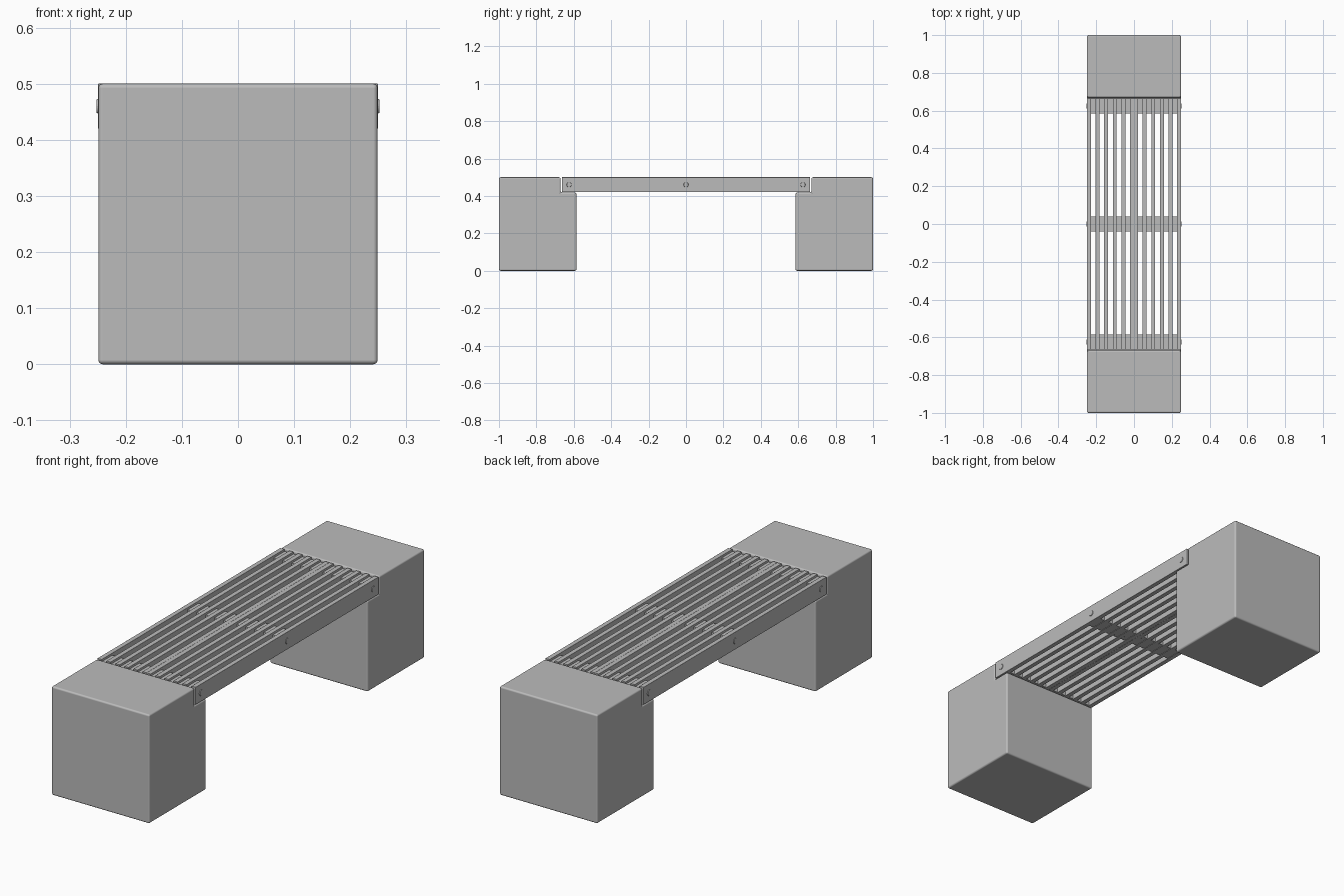
import bpy, bmesh, math
from mathutils import Matrix

cube = bpy.data.objects.get("Cube")
if cube:
    bpy.data.objects.remove(cube)

grey = bpy.data.materials.new("plain grey")
grey.use_nodes = True
GREY = (0.5, 0.5, 0.5, 1)
grey.diffuse_color = GREY
grey.node_tree.nodes["Principled BSDF"].inputs["Base Color"].default_value = GREY


def add_object(name, bm, bevel=0, segments=2):
    mesh = bpy.data.meshes.new(name)
    bmesh.ops.recalc_face_normals(bm, faces=bm.faces)
    bm.to_mesh(mesh)
    bm.free()
    mesh.materials.append(grey)
    ob = bpy.data.objects.new(name, mesh)
    bpy.context.collection.objects.link(ob)
    if bevel:
        mod = ob.modifiers.new("rounded edges", 'BEVEL')
        mod.width, mod.segments = bevel, segments
        mod.harden_normals = True
        mesh.shade_smooth()
    return ob


def box(name, x, y, z, bevel=0):
    bm = bmesh.new()
    size = [b - a for a, b in (x, y, z)]
    mid = [(a + b) / 2 for a, b in (x, y, z)]
    bmesh.ops.create_cube(bm, size=1, matrix=Matrix.Translation(mid) @ Matrix.Diagonal((*size, 1)))
    return add_object(name, bm, bevel)


# Concrete end blocks, notched to carry the seat
def end_block(name, side):
    profile = [(1, 0), (1, 0.5), (0.67, 0.5), (0.67, 0.418), (0.586, 0.418), (0.586, 0)]
    bm = bmesh.new()
    face = bm.faces.new([bm.verts.new((-0.249, side * y, z)) for y, z in profile])
    ext = bmesh.ops.extrude_face_region(bm, geom=[face])
    verts = [v for v in ext["geom"] if isinstance(v, bmesh.types.BMVert)]
    bmesh.ops.translate(bm, verts=verts, vec=(0.498, 0, 0))
    add_object(name, bm, 0.008, 3)


end_block("front_block", -1)
end_block("back_block", 1)

# Long seat slats, six on each side of the centre line
slat_x = [0.0105 + i * 0.0457 for i in range(6)]
for side, label in ((1, "left"), (-1, "right")):
    for i, x in enumerate(slat_x):
        c = side * x
        box(f"{label}_slat_{i + 1}", (c - 0.0105, c + 0.0105), (-0.664, 0.664), (0.42, 0.5), 0.001)

# Spacers between the slats, and bolt heads on the outer slats
for row, y in (("front", -0.625), ("middle", 0), ("back", 0.625)):
    for side, label in ((1, "left"), (-1, "right")):
        for i in range(5):
            a, b = side * (slat_x[i] + 0.01), side * (slat_x[i + 1] - 0.01)
            box(f"{row}_{label}_spacer_{i + 1}", (min(a, b), max(a, b)),
                (y - 0.039, y + 0.039), (0.422, 0.49))
        bm = bmesh.new()
        bmesh.ops.create_cone(bm, cap_ends=True, segments=20, radius1=0.015, radius2=0.012, depth=0.006,
                              matrix=Matrix.Translation((side * 0.249, y, 0.46))
                              @ Matrix.Rotation(side * math.pi / 2, 4, 'Y'))
        add_object(f"{row}_{label}_bolt", bm)
